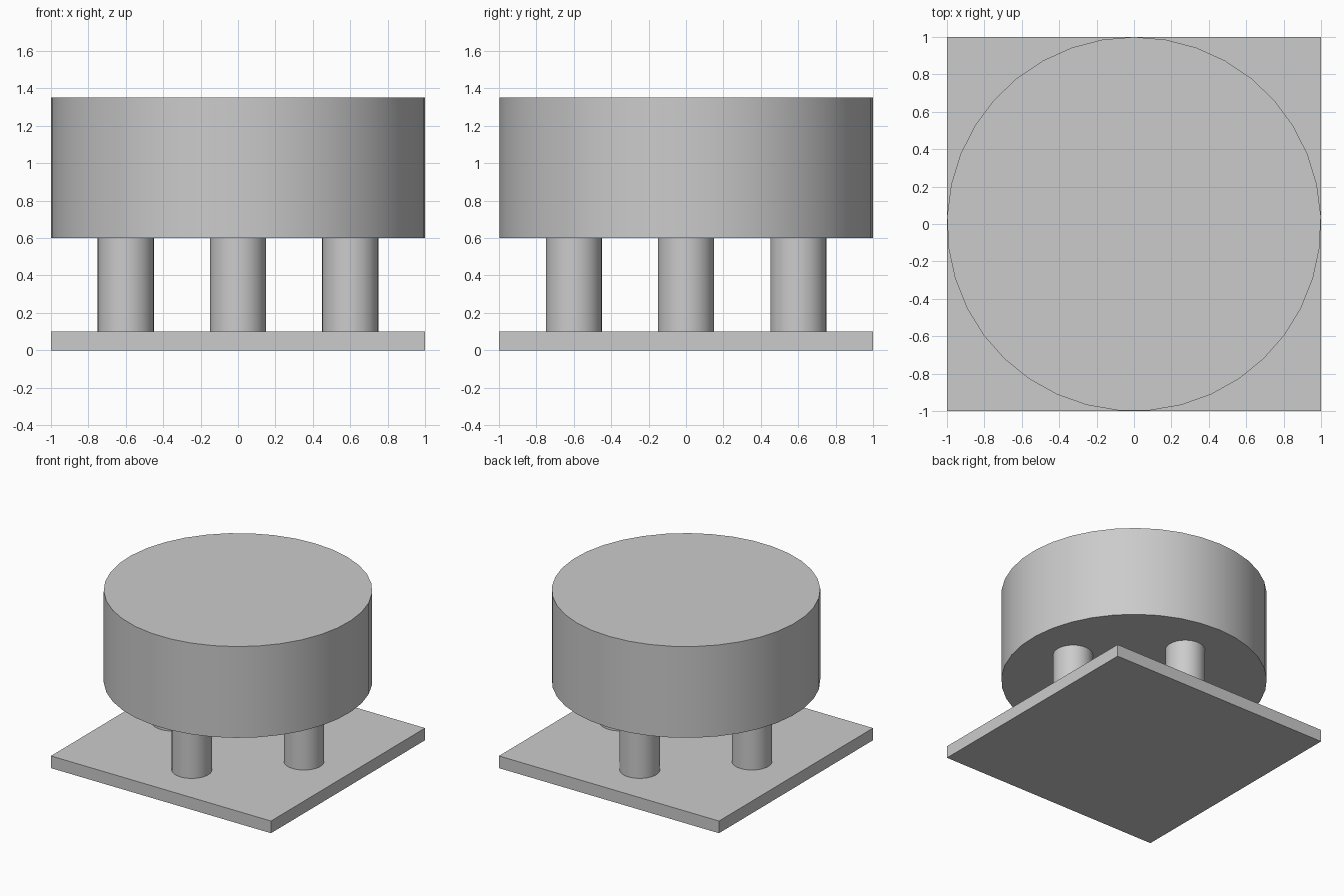
import bpy
from math import radians

cube = bpy.data.objects.get("Cube")
if cube:
    bpy.data.objects.remove(cube, do_unlink=True)

# One plain grey for every part
grey = bpy.data.materials.new("light_grey")
grey.use_nodes = True
colour = (0.6, 0.6, 0.6, 1)
grey.diffuse_color = colour
grey.node_tree.nodes["Principled BSDF"].inputs["Base Color"].default_value = colour

SIDES = 37
BASE_TOP, LEG_TOP, DRUM_TOP = 0.1, 0.6, 1.35


def finish(name):
    obj = bpy.context.object
    obj.name = name
    obj.data.materials.append(grey)
    return obj


def cylinder(name, x, y, radius, bottom, top):
    bpy.ops.mesh.primitive_cylinder_add(
        vertices=SIDES, radius=radius, depth=top - bottom,
        location=(x, y, (bottom + top) / 2))
    bpy.ops.object.shade_smooth_by_angle(angle=radians(30))
    return finish(name)


# Square base plate
bpy.ops.mesh.primitive_cube_add(size=1, location=(0, 0, BASE_TOP / 2))
bpy.context.object.scale = (2, 2, BASE_TOP)
bpy.ops.object.transform_apply(location=False, rotation=False, scale=True)
finish("base_plate")

# Four round legs, one towards each side of the plate
legs = {"front": (0, -1), "back": (0, 1), "left": (1, 0), "right": (-1, 0)}
for side, (dx, dy) in legs.items():
    cylinder(side + "_leg", 0.6 * dx, 0.6 * dy, 0.15, BASE_TOP, LEG_TOP)

# Wide round drum on top
cylinder("drum", 0, 0, 1, LEG_TOP, DRUM_TOP)
